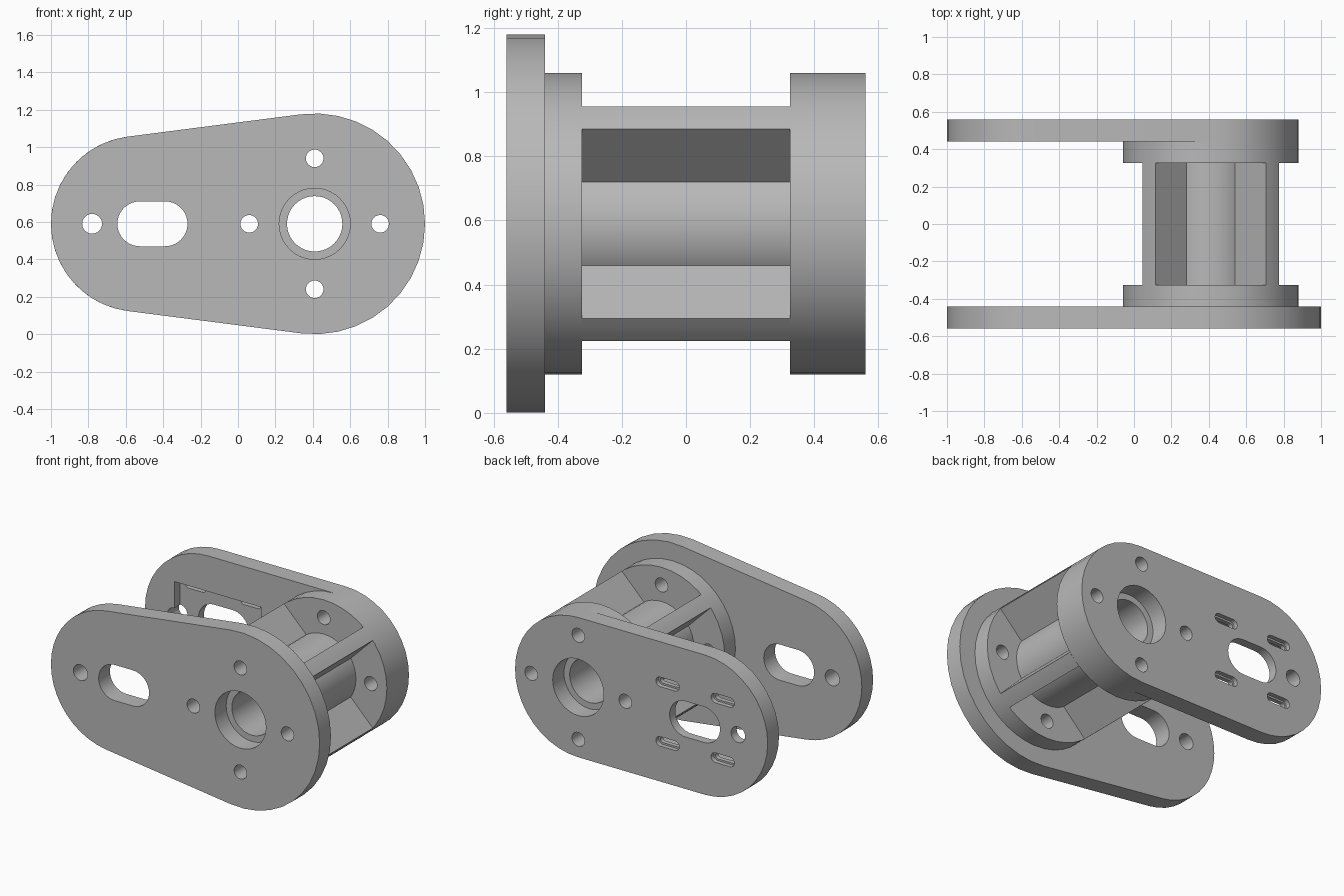
import bpy, bmesh
from math import sin, cos, asin, pi, sqrt, radians
from mathutils import Matrix

if "Cube" in bpy.data.objects:
    bpy.data.objects.remove(bpy.data.objects["Cube"])

grey = bpy.data.materials.new("plain grey")
grey.use_nodes = True
colour = (0.48, 0.48, 0.48, 1)
grey.diffuse_color = colour
grey.node_tree.nodes["Principled BSDF"].inputs["Base Color"].default_value = colour

HUB_X, MID_Z, END_X = 0.41, 0.59, -0.53
DISC_R, BOLT_RING = 0.47, 0.35


def arc(x, z, r, start, end, n):
    step = (end - start) / n
    return [(x + r * cos(start + i * step), z + r * sin(start + i * step)) for i in range(n + 1)]


def circle(x, z, r, n=40):
    return arc(x, z, r, 0, 2 * pi, n)[:-1]


def capsule(x0, r0, x1, r1, z=MID_Z, n=20):
    """Outline of two circles joined by their tangents; x0 < x1."""
    t = pi / 2 + asin((r1 - r0) / (x1 - x0))
    return arc(x0, z, r0, t, 2 * pi - t, n) + arc(x1, z, r1, -t, t, n)


def layer(name, y0, y1, loops):
    """Extrude an outline with holes from y0 to y1."""
    curve = bpy.data.curves.new(name, "CURVE")
    curve.dimensions = "2D"
    curve.fill_mode = "BOTH"
    curve.extrude = (y1 - y0) / 2
    for pts in loops:
        spline = curve.splines.new("POLY")
        spline.points.add(len(pts) - 1)
        for p, (x, z) in zip(spline.points, pts):
            p.co = (x, z, 0, 1)
        spline.use_cyclic_u = True
    temp = bpy.data.objects.new(name + "_outline", curve)
    bpy.context.collection.objects.link(temp)
    deps = bpy.context.evaluated_depsgraph_get()
    mesh = bpy.data.meshes.new_from_object(temp.evaluated_get(deps))
    bpy.data.objects.remove(temp)

    mesh.transform(Matrix.Translation((0, (y0 + y1) / 2, 0)) @ Matrix.Rotation(pi / 2, 4, "X"))
    bm = bmesh.new()
    bm.from_mesh(mesh)
    bmesh.ops.remove_doubles(bm, verts=bm.verts, dist=0.0001)
    bmesh.ops.recalc_face_normals(bm, faces=bm.faces)
    bm.to_mesh(mesh)
    bm.free()
    mesh.materials.clear()
    mesh.materials.append(grey)

    obj = bpy.data.objects.new(name, mesh)
    bpy.context.collection.objects.link(obj)
    bpy.ops.object.select_all(action="DESELECT")
    obj.select_set(True)
    bpy.context.view_layer.objects.active = obj
    bpy.ops.object.shade_smooth_by_angle(angle=radians(30))
    return obj


# Shared holes
bolts = [circle(HUB_X + BOLT_RING * cos(a), MID_Z + BOLT_RING * sin(a), 0.047, 24)
         for a in (0, pi / 2, pi, 3 * pi / 2)]
bore = circle(HUB_X, MID_Z, 0.148)
bearing_seat = circle(HUB_X, MID_Z, 0.19)
cable_slot = capsule(-0.525, 0.12, -0.39, 0.12)
end_hole = circle(-0.78, MID_Z, 0.053, 24)
plate_holes = bolts + [bearing_seat, cable_slot, end_hole]


def small_slots(r):
    return [capsule(x - 0.055, r, x + 0.055, r, MID_Z + dz, 8)
            for x in (-0.255, -0.665) for dz in (-0.2, 0.2)]


# Front plate, tapering toward the far end
layer("front_plate", -0.56, -0.44, [capsule(END_X, DISC_R, HUB_X, 0.59)] + plate_holes)

# Back plate: stepped small slots outside, rectangular pocket inside
back_outline = capsule(END_X, DISC_R, HUB_X, DISC_R)
layer("back_plate_outer", 0.53, 0.56, [back_outline] + plate_holes + small_slots(0.032))
layer("back_plate_middle", 0.50, 0.53, [back_outline] + plate_holes + small_slots(0.02))
pocket = ([(-0.136, MID_Z - 0.23), (-0.136, MID_Z + 0.23), (-0.78, MID_Z + 0.23)]
          + arc(-0.78, MID_Z, 0.053, pi / 2, 3 * pi / 2, 12) + [(-0.78, MID_Z - 0.23)])
layer("back_plate_inner", 0.44, 0.50, [back_outline, bearing_seat, pocket] + bolts)

# Round flanges and the hub tube between them
flange = [circle(HUB_X, MID_Z, DISC_R), bore] + bolts
layer("front_flange", -0.44, -0.325, flange)
layer("back_flange", 0.325, 0.44, flange)
layer("hub_tube", -0.325, 0.325, [circle(HUB_X, MID_Z, 0.24), bore])

# Four diagonal ribs
half = 0.05
spread = asin(half / DISC_R)
inner_spread = asin(half / 0.21)
for i in range(4):
    a = pi / 4 + i * pi / 2
    outline = (arc(HUB_X, MID_Z, DISC_R, a - spread, a + spread, 3)
               + arc(HUB_X, MID_Z, 0.21, a + inner_spread, a - inner_spread, 2))
    layer(f"rib_{i + 1}", -0.325, 0.325, [outline])
